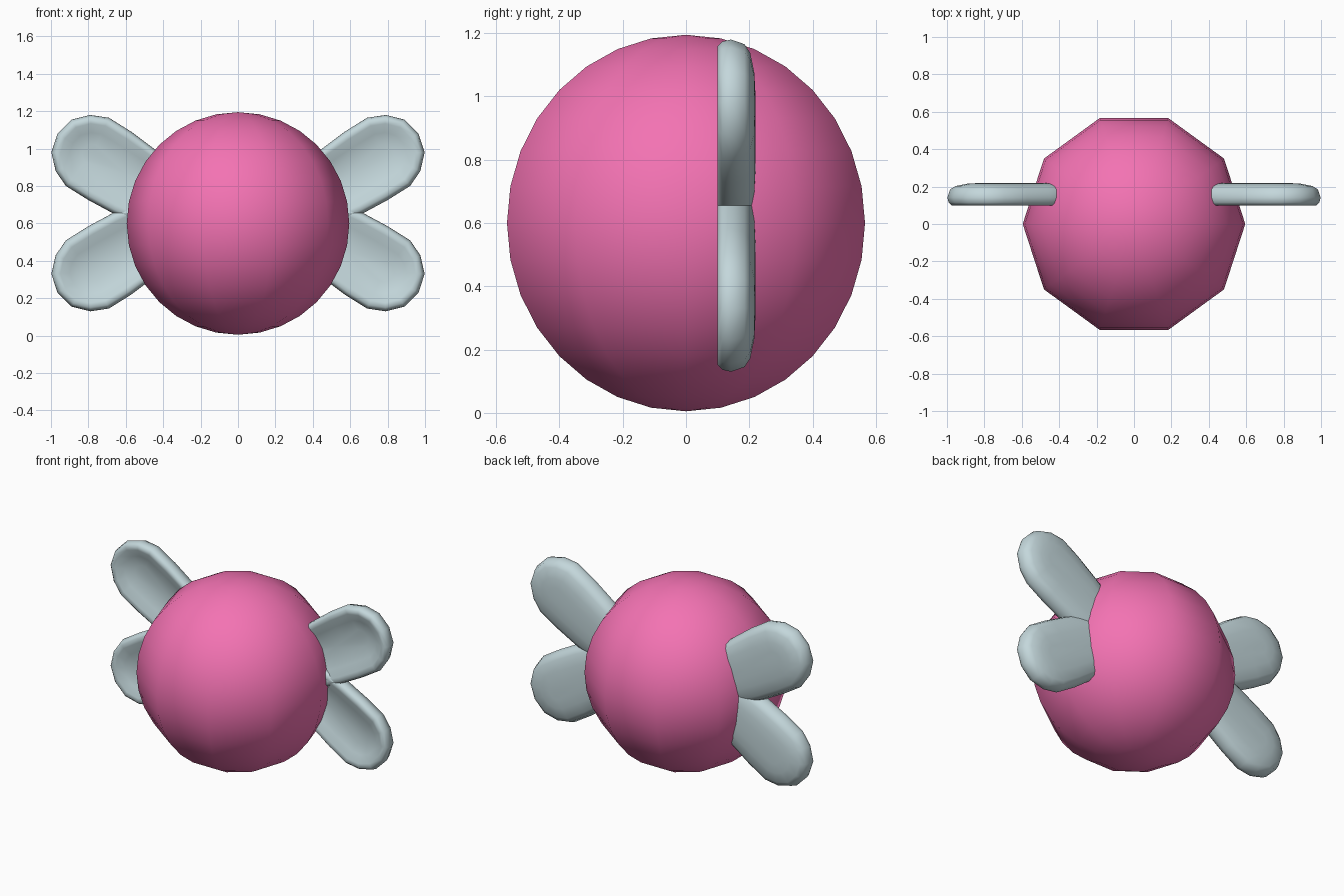
import bpy, math
from mathutils import Vector

if "Cube" in bpy.data.objects:
    bpy.data.objects.remove(bpy.data.objects["Cube"])


def material(name, rgb):
    m = bpy.data.materials.new(name)
    m.diffuse_color = (*rgb, 1)
    m.use_nodes = True
    m.node_tree.nodes["Principled BSDF"].inputs["Base Color"].default_value = m.diffuse_color
    return m


def build(name, verts, faces, mat, angle):
    me = bpy.data.meshes.new(name)
    me.from_pydata(verts, [], faces)
    ob = bpy.data.objects.new(name, me)
    bpy.context.collection.objects.link(ob)
    me.materials.append(mat)
    bpy.ops.object.select_all(action='DESELECT')
    bpy.context.view_layer.objects.active = ob
    ob.select_set(True)
    bpy.ops.object.mode_set(mode='EDIT')
    bpy.ops.mesh.select_all(action='SELECT')
    bpy.ops.mesh.normals_make_consistent(inside=False)
    bpy.ops.object.mode_set(mode='OBJECT')
    bpy.ops.object.shade_smooth_by_angle(angle=math.radians(angle))
    return ob


def loft(rings, start, end):
    """Closed skin through rings of equal length, capped by two points."""
    n = len(rings[0])
    verts = [start] + [v for r in rings for v in r] + [end]
    last = len(verts) - 1
    faces = []
    for j in range(n):
        k = (j + 1) % n
        faces.append((0, 1 + j, 1 + k))
        for i in range(len(rings) - 1):
            a, b = 1 + i * n, 1 + (i + 1) * n
            faces.append((a + j, b + j, b + k, a + k))
        a = 1 + (len(rings) - 1) * n
        faces.append((a + j, last, a + k))
    return verts, faces


pink = material("pink", (0.9, 0.17, 0.45))
pale = material("pale_blue", (0.55, 0.68, 0.71))

# Round body: ten sides, sixteen bands
R, CZ = 0.595, 0.6
rings = []
for i in range(1, 16):
    p = math.pi * i / 16
    rings.append([(R * math.sin(p) * math.cos(math.tau * j / 10),
                   R * math.sin(p) * math.sin(math.tau * j / 10),
                   CZ + R * math.cos(p)) for j in range(10)])
build("body", *loft(rings, (0, 0, CZ + R), (0, 0, CZ - R)), pink, 60)

# Wing: outline in x/z, shrunk towards a spine at each depth; dished front, domed back
OUTLINE = [(.30, .88), (.45, 1.0), (.57, 1.09), (.69, 1.165), (.79, 1.18), (.89, 1.155),
           (.965, 1.08), (.998, .98), (.975, .88), (.92, .80), (.80, .725), (.67, .655),
           (.55, .60), (.42, .57), (.31, .62), (.26, .75)]
A, B = Vector((.42, .765)), Vector((.78, .97))
PROFILE = [(.25, .140), (.55, .125), (.78, .103), (.90, .100), (.97, .115), (1.0, .142),
           (.93, .185), (.80, .203), (.50, .216), (.22, .219)]


def inset(p, s):
    p, d = Vector(p), B - A
    t = max(0, min(1, (p - A).dot(d) / d.length_squared))
    c = A + d * t
    return c + (p - c) * s


MID_Z = 0.655
for side, sx in (("right", 1), ("left", -1)):
    for level, sz in (("upper", 1), ("lower", -1)):
        def place(p, y):
            return (sx * p[0], y, MID_Z + sz * (p[1] - MID_Z))
        rings = [[place(inset(p, s), y) for p in OUTLINE] for s, y in PROFILE]
        c = (A + B) / 2
        build(f"{level}_{side}_wing", *loft(rings, place(c, .143), place(c, .22)), pale, 60)
